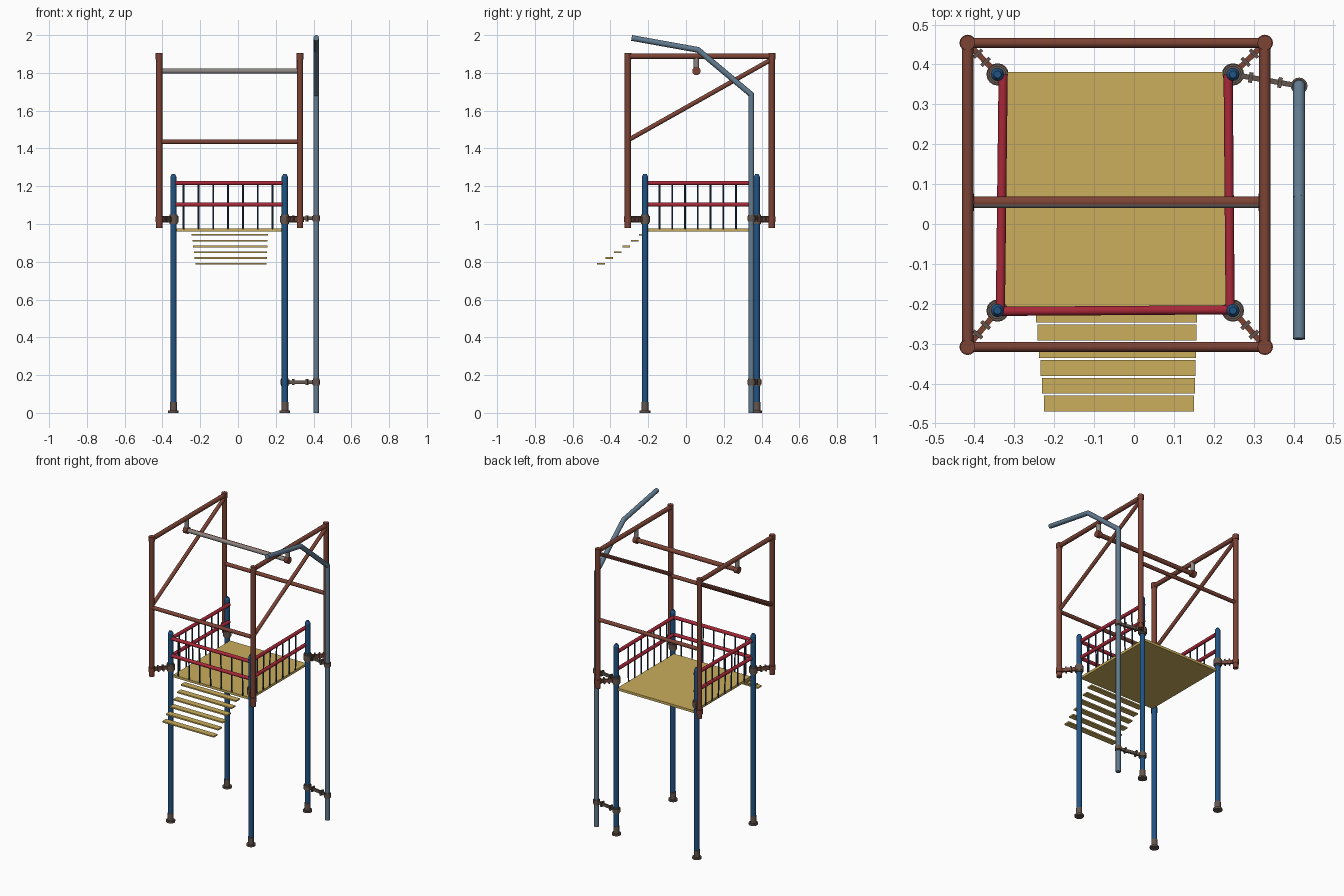
import bpy, bmesh, math
from mathutils import Vector

if "Cube" in bpy.data.objects:
    bpy.data.objects.remove(bpy.data.objects["Cube"])


def material(name, rgb):
    m = bpy.data.materials.new(name)
    lin = [((c / 255 + 0.055) / 1.055) ** 2.4 for c in rgb]
    m.diffuse_color = (*lin, 1)
    m.use_nodes = True
    m.node_tree.nodes["Principled BSDF"].inputs["Base Color"].default_value = m.diffuse_color
    return m


BLUE = material("blue paint", (33, 84, 132))
RED = material("red paint", (168, 40, 56))
YELLOW = material("yellow deck", (203, 174, 93))
BROWN = material("rust brown", (124, 67, 53))
SLATE = material("slate blue", (98, 124, 145))
IRON = material("dull iron", (100, 86, 78))
GREY = material("worn grey", (140, 134, 130))
NAVY = material("dark blue", (36, 60, 92))


def finish(name, bm, mat):
    me = bpy.data.meshes.new(name)
    bm.to_mesh(me)
    bm.free()
    me.materials.append(mat)
    ob = bpy.data.objects.new(name, me)
    bpy.context.collection.objects.link(ob)
    bpy.context.view_layer.objects.active = ob
    ob.select_set(True)
    bpy.ops.object.shade_smooth_by_angle(angle=math.radians(40))
    ob.select_set(False)
    return ob


def tube(name, a, b, r, mat, sides=16, r2=None):
    a, b = Vector(a), Vector(b)
    d = b - a
    bm = bmesh.new()
    bmesh.ops.create_cone(bm, cap_ends=True, segments=sides, radius1=r,
                          radius2=r if r2 is None else r2, depth=d.length)
    m = d.to_track_quat('Z', 'Y').to_matrix().to_4x4()
    m.translation = (a + b) / 2
    bm.transform(m)
    return finish(name, bm, mat)


def beam(name, a, b, w, h, mat):
    # rectangular bar between two points
    a, b = Vector(a), Vector(b)
    d = b - a
    bm = bmesh.new()
    bmesh.ops.create_cube(bm, size=1)
    for v in bm.verts:
        v.co = (v.co.x * d.length, v.co.y * w, v.co.z * h)
    m = d.to_track_quat('X', 'Z').to_matrix().to_4x4()
    m.translation = (a + b) / 2
    bm.transform(m)
    return finish(name, bm, mat)


def ball(name, c, r, mat):
    bm = bmesh.new()
    bmesh.ops.create_uvsphere(bm, u_segments=16, v_segments=8, radius=r)
    bmesh.ops.translate(bm, vec=c, verts=bm.verts)
    return finish(name, bm, mat)


def clamp(name, x, y, z, r, h, mat):
    # collar with a narrower rim above and below
    tube(name, (x, y, z - h / 2), (x, y, z + h / 2), r, mat)
    tube(name + "_rim", (x, y, z - h * 0.75), (x, y, z + h * 0.75), r * 0.82, mat)


LX, RX, FY, BY = -0.342, 0.248, -0.217, 0.375      # blue posts
OL, OR, OF, OB = -0.417, 0.328, -0.308, 0.454      # outer frame
R = 0.0165

# blue posts with feet, caps and corner brackets to the outer frame
for x, ox in ((LX, OL), (RX, OR)):
    for y, oy in ((FY, OF), (BY, OB)):
        tube("blue_post", (x, y, 0.05), (x, y, 1.25), R, BLUE)
        tube("post_cap", (x, y, 1.25), (x, y, 1.264), R, BLUE, r2=0.009)
        tube("foot_sleeve", (x, y, 0.005), (x, y, 0.058), 0.0185, IRON)
        tube("foot_flange", (x, y, 0), (x, y, 0.012), 0.028, IRON)
        clamp("post_clamp", x, y, 1.025, 0.026, 0.034, IRON)
        clamp("frame_clamp", ox, oy, 1.025, 0.0205, 0.03, BROWN)
        p, q = Vector((x, y, 1.025)), Vector((ox, oy, 1.025))
        beam("corner_bracket", p, q, 0.014, 0.022, BROWN)
        for t in (0.36, 0.62):
            c = p.lerp(q, t)
            beam("bracket_flange", c, p.lerp(q, t + 0.08), 0.028, 0.034, IRON)

# deck
beam("deck", (-0.325, 0.083, 0.968), (0.238, 0.083, 0.968), 0.595, 0.016, YELLOW)

# red guard rails on three sides, the back stays open
for z in (1.217, 1.103):
    tube("left_rail", (-0.335, FY, z), (-0.328, BY, z), 0.0115, RED)
    tube("right_rail", (0.241, FY, z), (0.236, BY, z), 0.0115, RED)
    tube("front_rail", (LX, -0.219, z), (RX, -0.215, z), 0.0115, RED)

# thin balusters
for i in range(7):
    x = -0.288 + i * 0.0785
    tube("front_baluster", (x, -0.212, 0.972), (x, -0.217, 1.217), 0.0045, NAVY, 8)
    y = -0.14 + i * 0.0675
    tube("left_baluster", (-0.329, y, 0.972), (-0.332, y, 1.217), 0.0045, NAVY, 8)
    tube("right_baluster", (0.236, y, 0.972), (0.239, y, 1.217), 0.0045, NAVY, 8)

# stair treads descending to the front
for i in range(6):
    y, z = -0.45 + i * 0.0445, 0.789 + i * 0.0307
    beam("stair_tread", (-0.226 - i * 0.004, y, z), (0.151 + i * 0.0015, y, z),
         0.04, 0.009, YELLOW)

# outer brown frame: two side frames with diagonals
for x in (OL, OR):
    for y in (OF, OB):
        tube("frame_post", (x, y, 0.98), (x, y, 1.9), R, BROWN)
        tube("frame_post_cap", (x, y, 1.872), (x, y, 1.905), 0.0185, BROWN)
    tube("frame_top_rail", (x, OF, 1.888), (x, OB, 1.888), 0.0145, BROWN)
    tube("frame_diagonal", (x, OF, 1.443), (x, OB, 1.872), 0.012, BROWN)
    # hanger for the overhead bar
    s = 1 if x < 0 else -1
    tube("bar_hanger", (x + s * 0.003, 0.055, 1.885), (x + s * 0.003, 0.055, 1.81), 0.014, GREY)
    tube("bar_end_ring", (x - s * 0.012, 0.055, 1.81), (x + s * 0.016, 0.055, 1.81), 0.022, BROWN)

# cross rails front and back
for y in (OF, OB):
    tube("cross_rail", (OL, y, 1.435), (OR, y, 1.435), 0.0125, BROWN)

# overhead bar, worn bare on the front face
bar = tube("overhead_bar", (OL, 0.055, 1.81), (OR, 0.055, 1.81), 0.0145, BROWN)
bar.data.materials.append(GREY)
for f in bar.data.polygons:
    if f.normal.y < -0.5:
        f.material_index = 1

# bent slide pole
PX, PY = 0.414, 0.346
path = [(PX, PY, 0.0), (PX, PY, 1.685), (PX, 0.063, 1.922), (PX, -0.288, 1.985)]
for a, b in zip(path, path[1:]):
    tube("slide_pole", a, b, 0.0152, SLATE)
for p in path[1:3]:
    ball("pole_elbow", p, 0.0152, SLATE)

# pole brackets, top and bottom
for z in (1.03, 0.163):
    p, q = Vector((RX, BY, z)), Vector((PX, PY, z))
    beam("pole_bracket", p, q, 0.013, 0.018, IRON)
    for t in (0.24, 0.68):
        beam("pole_bracket_flange", p.lerp(q, t), p.lerp(q, t + 0.06), 0.026, 0.032, IRON)
    clamp("pole_clamp", PX, PY, z, 0.021, 0.024, IRON)
clamp("lower_post_clamp", RX, BY, 0.163, 0.024, 0.026, IRON)
